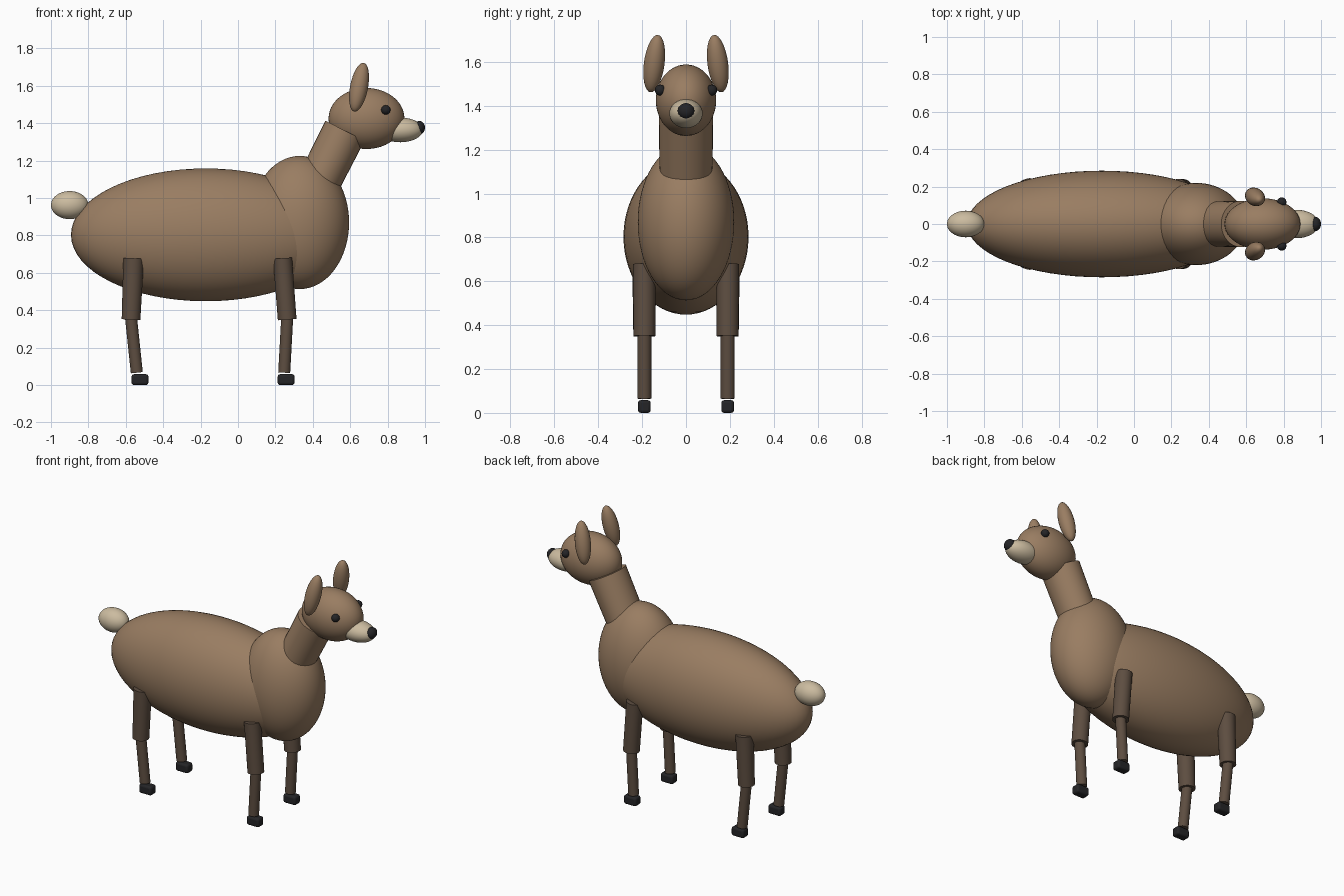
import bpy, math
from mathutils import Vector

if "Cube" in bpy.data.objects:
    bpy.data.objects.remove(bpy.data.objects["Cube"])


def material(name, rgb):
    m = bpy.data.materials.new(name)
    m.diffuse_color = (*rgb, 1)
    m.use_nodes = True
    m.node_tree.nodes["Principled BSDF"].inputs["Base Color"].default_value = m.diffuse_color
    return m


FUR = material("fur", (0.32, 0.205, 0.122))
LEG = material("dark_fur", (0.11, 0.075, 0.052))
CREAM = material("cream", (0.60, 0.50, 0.35))
DARK = material("dark", (0.018, 0.018, 0.02))


def finish(name, mat):
    o = bpy.context.object
    o.name = name
    o.data.materials.append(mat)
    bpy.ops.object.transform_apply(location=False, rotation=False, scale=True)
    bpy.ops.object.shade_smooth_by_angle(angle=math.radians(35))
    return o


def ellipsoid(name, loc, radii, mat, rot=(0, 0, 0), seg=48):
    bpy.ops.mesh.primitive_uv_sphere_add(segments=seg, ring_count=seg // 2, radius=1,
                                         location=loc, rotation=[math.radians(a) for a in rot])
    bpy.context.object.scale = radii
    return finish(name, mat)


def limb(name, bottom, top, r_bottom, r_top, mat, width=1.0):
    """Tapered cylinder between two points; width scales it sideways (y)."""
    a, b = Vector(bottom), Vector(top)
    d = b - a
    bpy.ops.mesh.primitive_cone_add(vertices=32, radius1=r_bottom, radius2=r_top, depth=d.length,
                                    location=(a + b) / 2, rotation=(0, math.atan2(d.x, d.z), 0))
    bpy.context.object.scale = (1, width, 1)
    return finish(name, mat)


# Torso, chest, neck
ellipsoid("body", (-0.172, 0, 0.803), (0.721, 0.285, 0.355), FUR, seg=64)
ellipsoid("chest", (0.33, 0, 0.869), (0.264, 0.22, 0.356), FUR, seg=64)
limb("neck", (0.40, 0, 1.02), (0.572, 0, 1.36), 0.114, 0.118, FUR, 1.05)

# Head, muzzle, nose, tail
ellipsoid("head", (0.687, 0, 1.425), (0.203, 0.1375, 0.163), FUR)
ellipsoid("muzzle", (0.868, 0, 1.364), (0.12, 0.076, 0.066), CREAM)
ellipsoid("nose", (0.97, 0, 1.376), (0.03, 0.038, 0.036), DARK, seg=32)
ellipsoid("tail", (-0.9, 0, 0.962), (0.10, 0.071, 0.075), CREAM)

for side, s in (("right", -1), ("left", 1)):
    # Ears lean forward and inward
    ellipsoid(f"{side}_ear", (0.647, s * 0.145, 1.592), (0.048, 0.047, 0.134), FUR, (s * 7.5, 11, 0), 32)
    ellipsoid(f"{side}_eye", (0.79, s * 0.117, 1.471), (0.025, 0.025, 0.025), DARK, seg=24)

    # Legs: hip/shoulder, knee, ankle and hoof x positions
    y = s * 0.19
    for end, hip, knee, ankle, hoof, r in (("front", 0.238, 0.263, 0.247, 0.257, 0.051),
                                           ("rear", -0.558, -0.572, -0.541, -0.524, 0.055)):
        limb(f"{end}_{side}_upper_leg", (knee, y, 0.35), (hip, y, 0.678), 0.050, r, LEG)
        limb(f"{end}_{side}_lower_leg", (ankle, y, 0.066), (knee, y, 0.36), 0.032, 0.032, LEG)
        bpy.ops.mesh.primitive_cube_add(size=1, location=(hoof, y, 0.029))
        bpy.context.object.scale = (0.09, 0.058, 0.058)
        h = finish(f"{end}_{side}_hoof", DARK)
        bev = h.modifiers.new("bevel", "BEVEL")
        bev.width = 0.013
        bev.segments = 3
